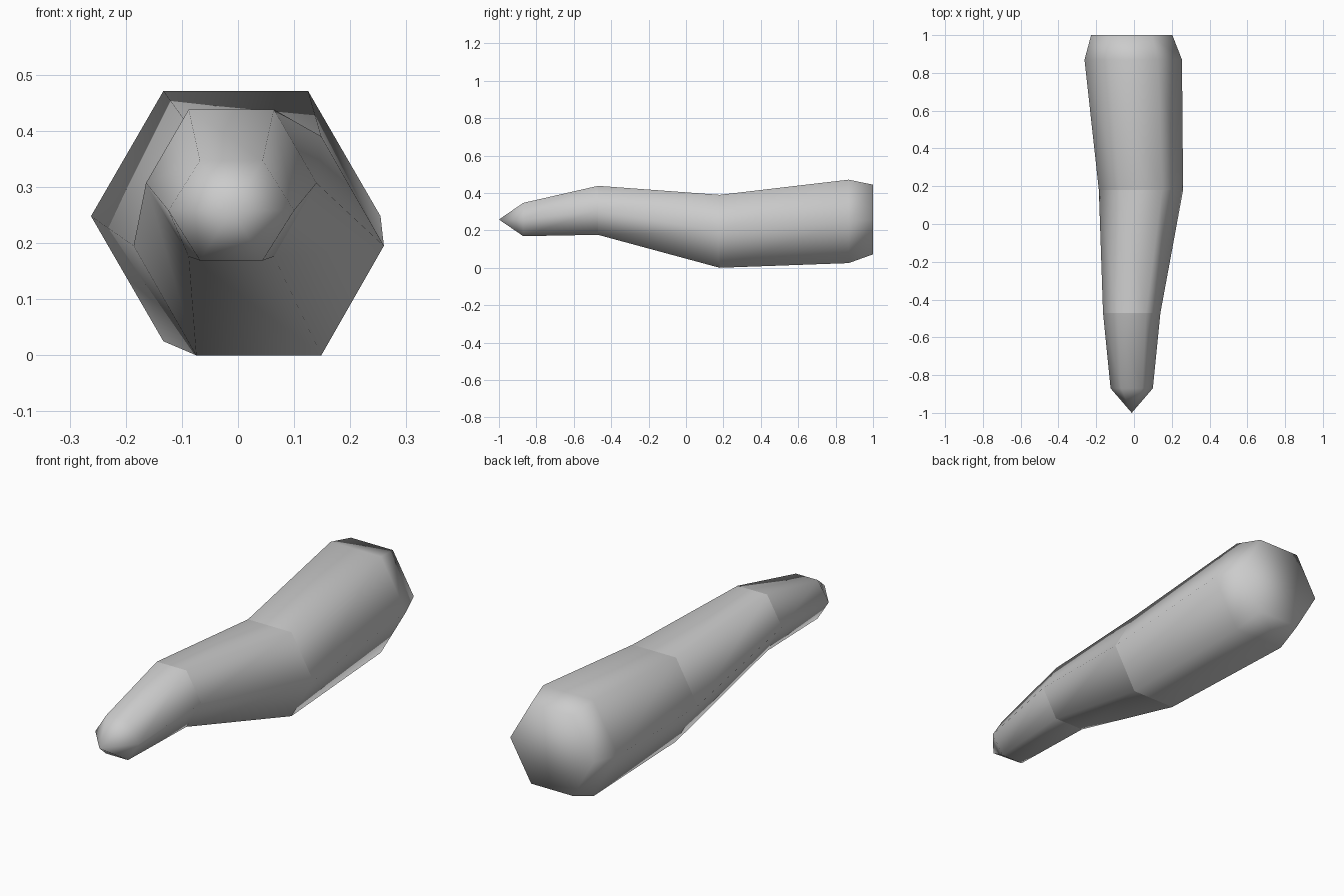
import bpy, bmesh, math

if "Cube" in bpy.data.objects:
    bpy.data.objects.remove(bpy.data.objects["Cube"])

SIDES = 6

# Hexagonal cross-sections: y, centre x, centre z, half width, half height at the flats
nose = (-0.87, -0.012, 0.258, 0.112, 0.089)
wrist = (-0.47, -0.012, 0.307, 0.152, 0.131)
bend = (0.18, 0.037, 0.195, 0.223, 0.195)
rear = (0.87, -0.004, 0.248, 0.258, 0.223)
butt = (1.0, -0.012, 0.258, 0.215, 0.186)


def segment(name, rings, tip=None, cap=False):
    """Loft hexagon rings from front to back, with optional front point and back cap."""
    bm = bmesh.new()
    loops = []
    for y, cx, cz, w, h in rings:
        loop = []
        for i in range(SIDES):
            a = math.tau * i / SIDES
            z = cz + h * math.sin(a) / math.sin(math.pi / 3)
            loop.append(bm.verts.new((cx + w * math.cos(a), y, z)))
        loops.append(loop)
    for a, b in zip(loops, loops[1:]):
        for i in range(SIDES):
            j = (i + 1) % SIDES
            bm.faces.new((a[i], b[i], b[j], a[j]))
    if tip:
        t = bm.verts.new(tip)
        for i in range(SIDES):
            bm.faces.new((t, loops[0][i], loops[0][(i + 1) % SIDES]))
    if cap:
        bm.faces.new(loops[-1][::-1])
    for f in bm.faces:
        f.smooth = True
    me = bpy.data.meshes.new(name)
    bm.to_mesh(me)
    bm.free()
    ob = bpy.data.objects.new(name, me)
    bpy.context.collection.objects.link(ob)
    return ob


# Three smooth segments meeting at crisp seams
segment("tip_segment", [nose, wrist], tip=(-0.012, -1.0, 0.258))
segment("middle_segment", [wrist, bend])
segment("base_segment", [bend, rear, butt], cap=True)
